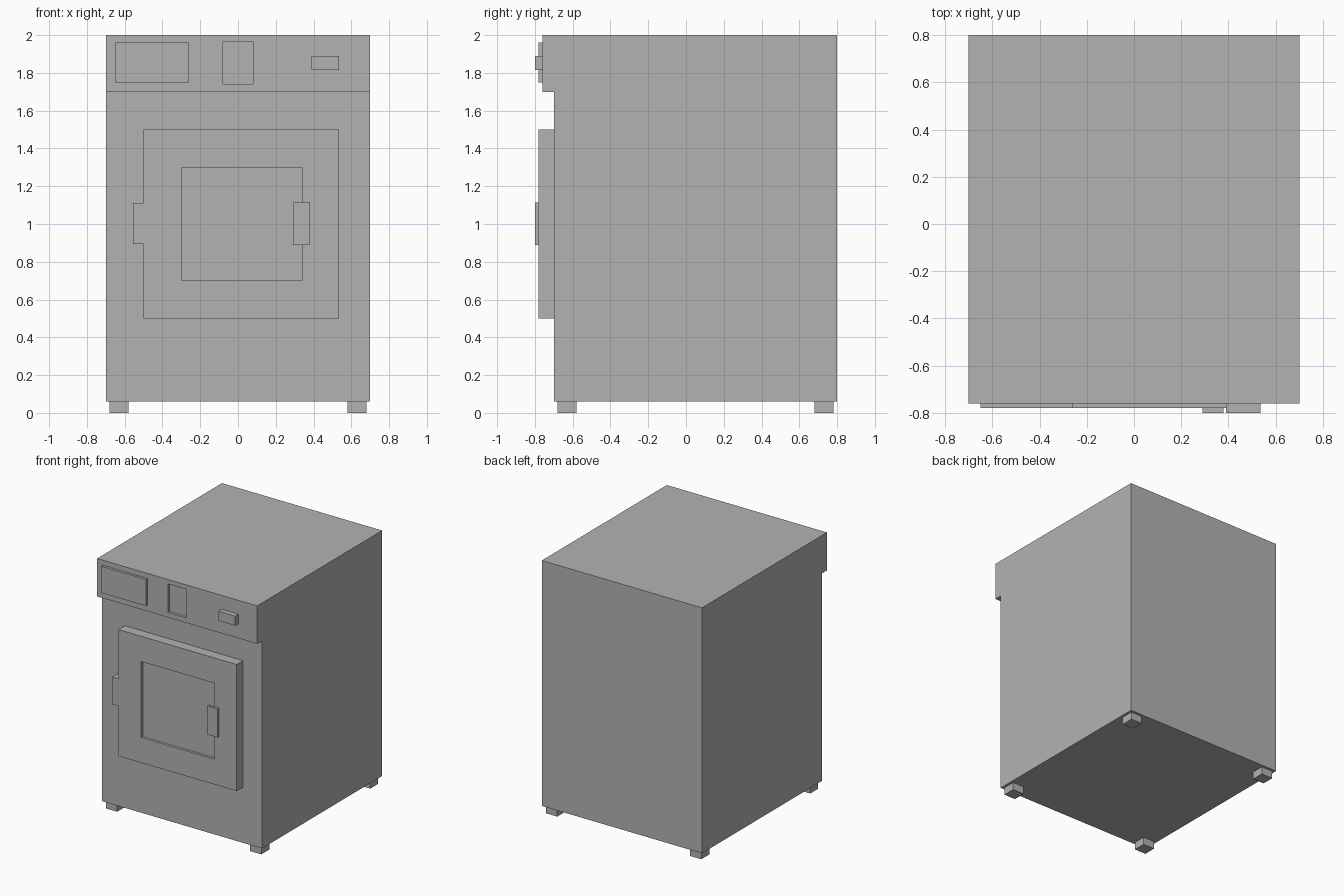
import bpy
import bmesh

cube = bpy.data.objects.get("Cube")
if cube:
    bpy.data.objects.remove(cube, do_unlink=True)

GREY = (0.45, 0.45, 0.45, 1)
metal = bpy.data.materials.new("plain_grey")
metal.use_nodes = True
metal.diffuse_color = GREY
metal.node_tree.nodes["Principled BSDF"].inputs["Base Color"].default_value = GREY


def finish(name, bm):
    """Turn a bmesh into a named, flat-shaded grey object."""
    bmesh.ops.recalc_face_normals(bm, faces=bm.faces)
    mesh = bpy.data.meshes.new(name)
    bm.to_mesh(mesh)
    bm.free()
    mesh.materials.append(metal)
    obj = bpy.data.objects.new(name, mesh)
    bpy.context.collection.objects.link(obj)
    return obj


def side_prism(profile, x0, x1):
    """Extrude a (y, z) side profile from x0 to x1."""
    bm = bmesh.new()
    side = bm.faces.new([bm.verts.new((x0, y, z)) for y, z in profile])
    out = bmesh.ops.extrude_face_region(bm, geom=[side])
    for v in out["geom"]:
        if isinstance(v, bmesh.types.BMVert):
            v.co.x = x1
    bmesh.ops.recalc_face_normals(bm, faces=bm.faces)
    return bm


def block(x, y, z):
    return side_prism([(y[0], z[0]), (y[1], z[0]), (y[1], z[1]), (y[0], z[1])], *x)


def recess(bm, x, z, depth):
    """Sink a rectangular pocket into the foremost face."""
    face = min(bm.faces, key=lambda f: f.calc_center_median().y)
    middle = face.calc_center_median()
    bmesh.ops.inset_individual(bm, faces=[face], thickness=0.02)
    for v in face.verts:
        v.co.x = x[1] if v.co.x > middle.x else x[0]
        v.co.z = z[1] if v.co.z > middle.z else z[0]
    bmesh.ops.inset_individual(bm, faces=[face], thickness=0.001)
    for v in face.verts:
        v.co.x = x[1] if v.co.x > middle.x else x[0]
        v.co.z = z[1] if v.co.z > middle.z else z[0]
        v.co.y += depth


# Cabinet with overhanging control panel and a sunken dial bay
cabinet = side_prism([(-0.7, 0.06), (0.8, 0.06), (0.8, 2), (-0.76, 2),
                      (-0.76, 1.7), (-0.7, 1.7)], -0.7, 0.7)
recess(cabinet, (-0.08, 0.08), (1.74, 1.965), 0.02)
finish("cabinet", cabinet)

# Control panel parts
finish("detergent_drawer", block((-0.65, -0.26), (-0.78, -0.76), (1.75, 1.96)))
finish("power_button", block((0.39, 0.535), (-0.8, -0.76), (1.815, 1.89)))

# Door with sunken window, hinge tab and handle
door = block((-0.5, 0.535), (-0.78, -0.7), (0.5, 1.5))
recess(door, (-0.3, 0.34), (0.7, 1.3), 0.02)
finish("door", door)
finish("door_hinge", block((-0.555, -0.5), (-0.78, -0.7), (0.895, 1.11)))
finish("door_handle", block((0.29, 0.38), (-0.8, -0.78), (0.89, 1.115)))

# Four feet
for side, x in (("right", -0.68), ("left", 0.58)):
    for end, y in (("front", -0.68), ("back", 0.68)):
        finish(f"{end}_{side}_foot", block((x, x + 0.1), (y, y + 0.1), (0, 0.06)))
